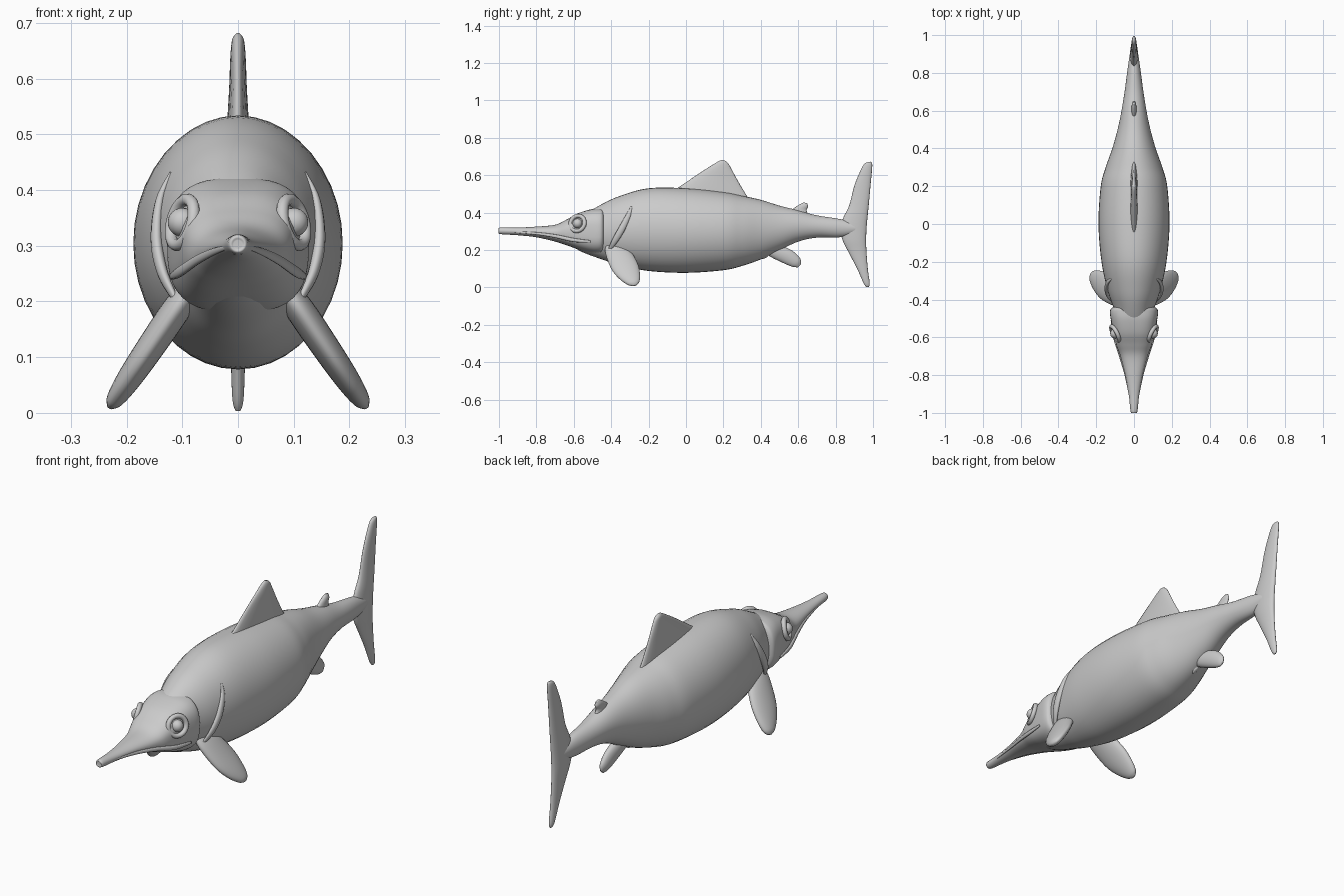
import bpy, bmesh, math
from mathutils import Vector


def spline(rows, steps):
    """Catmull-Rom interpolation through rows of numbers."""
    out = []
    n = len(rows)
    for i in range(n - 1):
        a, b, c, d = (rows[max(i - 1, 0)], rows[i], rows[i + 1], rows[min(i + 2, n - 1)])
        for s in range(steps):
            t = s / steps
            out.append([0.5 * (2 * q + (r - p) * t + (2 * p - 5 * q + 4 * r - w) * t * t
                               + (3 * q - p - 3 * r + w) * t ** 3)
                        for p, q, r, w in zip(a, b, c, d)])
    out.append(list(rows[-1]))
    return out


def loft(name, sections, sides=40):
    """Skin through (centre, half axis u, half axis v, roundness) sections."""
    bm = bmesh.new()
    rings = []
    for c, u, v, e in sections:
        ring = []
        for k in range(sides):
            a = 2 * math.pi * k / sides
            ca, sa = math.cos(a), math.sin(a)
            x = math.copysign(abs(ca) ** (2 / e), ca)
            y = math.copysign(abs(sa) ** (2 / e), sa)
            ring.append(bm.verts.new(c + u * x + v * y))
        rings.append(ring)
    for r, s in zip(rings, rings[1:]):
        for k in range(sides):
            j = (k + 1) % sides
            bm.faces.new((r[k], r[j], s[j], s[k]))
    bm.faces.new(rings[0])
    bm.faces.new(rings[-1])
    bmesh.ops.recalc_face_normals(bm, faces=bm.faces)
    for f in bm.faces:
        f.smooth = True
    me = bpy.data.meshes.new(name)
    bm.to_mesh(me)
    bm.free()
    ob = bpy.data.objects.new(name, me)
    bpy.context.collection.objects.link(ob)
    return ob


def trunk(name, rows):
    """Rows: y, bottom z, top z, half width, roundness."""
    return loft(name, [(Vector((0, y, (b + t) / 2)), Vector((w, 0, 0)),
                        Vector((0, 0, (t - b) / 2)), e)
                       for y, b, t, w, e in spline(rows, 6)])


def fin(name, rows, x0=0.0, slope=0.0):
    """Rows: leading y, z, trailing y, z, half thickness; plane x = x0 - slope*z."""
    normal = Vector((1, 0, slope)).normalized()
    secs = []
    for ly, lz, ty, tz, th in spline(rows, 6):
        a = Vector((x0 - slope * lz, ly, lz))
        b = Vector((x0 - slope * tz, ty, tz))
        secs.append(((a + b) / 2, (b - a) / 2, normal * th, 2))
    return loft(name, secs, 24)


def mirror(ob):
    ob.modifiers.new("mirror", 'MIRROR')


# Torso and tail stalk
trunk("body", [
    (-.62, .225, .33, .05, 2), (-.55, .187, .385, .085, 2), (-.45, .15, .445, .107, 2),
    (-.35, .118, .49, .14, 2), (-.2, .088, .53, .172, 2), (0, .078, .53, .188, 2),
    (.2, .092, .51, .176, 2), (.3, .115, .49, .15, 2), (.4, .15, .468, .115, 2),
    (.5, .198, .437, .087, 2), (.6, .245, .412, .066, 2), (.7, .266, .385, .05, 2),
    (.82, .268, .366, .034, 2), (.9, .285, .345, .022, 2), (.95, .305, .325, .01, 2)])

# Head with long beak
trunk("head", [
    (-1, .295, .31, .008, 2), (-.992, .285, .32, .018, 2), (-.9, .279, .32, .028, 2),
    (-.8, .268, .325, .046, 2), (-.7, .245, .335, .072, 2.2), (-.64, .226, .362, .094, 2.5),
    (-.58, .205, .395, .108, 2.8), (-.51, .185, .417, .122, 2.9),
    (-.465, .18, .422, .127, 2.8), (-.445, .185, .42, .118, 2.6), (-.435, .21, .40, .09, 2.4)])

# Dorsal fin, rear finlet, underside fin with lobe, tail fluke
fin("dorsal_fin", [
    (-.12, .49, .36, .44, .022), (-.04, .535, .325, .49, .02), (.06, .603, .283, .56, .016),
    (.13, .648, .25, .62, .014), (.175, .675, .228, .66, .011), (.193, .682, .212, .676, .004)])
fin("rear_finlet", [
    (.54, .39, .66, .38, .016), (.575, .422, .645, .41, .013),
    (.61, .445, .652, .432, .011), (.628, .454, .648, .45, .004)])
fin("underside_fin", [
    (.41, .20, .46, .25, .022), (.445, .168, .5, .228, .024), (.51, .135, .57, .195, .022),
    (.565, .112, .61, .155, .016), (.597, .107, .616, .125, .005)])
fin("underside_lobe", [
    (.36, .17, .45, .22, .02), (.39, .158, .45, .185, .018), (.41, .151, .435, .162, .005)])
fin("tail_fluke", [
    (.963, .668, .985, .672, .004), (.943, .645, .996, .655, .011), (.902, .55, .987, .55, .014),
    (.873, .44, .977, .44, .017), (.84, .37, .97, .37, .02), (.825, .31, .965, .31, .021),
    (.838, .25, .963, .25, .02), (.868, .19, .965, .19, .016), (.915, .1, .972, .1, .013),
    (.948, .025, .982, .025, .01), (.963, .003, .978, .003, .004)])

# Front flippers
mirror(fin("front_flipper", [
    (-.43, .225, -.36, .235, .02), (-.43, .18, -.295, .19, .026), (-.4, .1, -.257, .125, .025),
    (-.36, .05, -.246, .07, .022), (-.315, .017, -.249, .032, .016),
    (-.285, .008, -.262, .014, .006)], .237, .68))

# Eyeballs and socket rims
for name in ("eye", "eye_rim"):
    if name == "eye":
        bpy.ops.mesh.primitive_uv_sphere_add(segments=24, ring_count=14, radius=.026)
    else:
        bpy.ops.mesh.primitive_torus_add(major_segments=32, minor_segments=10,
                                         major_radius=.042, minor_radius=.011)
    ob = bpy.context.object
    ob.name = name
    ob.location = (.1, -.58, .342)
    ob.rotation_euler = (math.radians(12), math.radians(76), math.radians(-14))
    bpy.ops.object.transform_apply(location=True, rotation=True, scale=True)
    bpy.ops.object.shade_smooth()
    mirror(ob)


# Raised lines: mouth edge and gill fold
def ridge(name, rows):
    secs = []
    pts = spline(rows, 6)
    for i, p in enumerate(pts):
        q, r = Vector(pts[max(i - 1, 0)][:3]), Vector(pts[min(i + 1, len(pts) - 1)][:3])
        d = (r - q).normalized()
        u = d.cross(Vector((1, 0, 0))).normalized()
        secs.append((Vector(p[:3]), u * p[3], d.cross(u) * p[3] * .6, 2))
    mirror(loft(name, secs, 12))


ridge("mouth_edge", [(.02, -.93, .297, .004), (.046, -.8, .288, .007), (.074, -.7, .274, .009),
                     (.105, -.6, .253, .01), (.12, -.51, .245, .006)])
ridge("gill_fold", [(.12, -.29, .43, .006), (.14, -.31, .38, .014), (.146, -.345, .31, .018),
                    (.135, -.38, .25, .016), (.11, -.41, .2, .008)])
